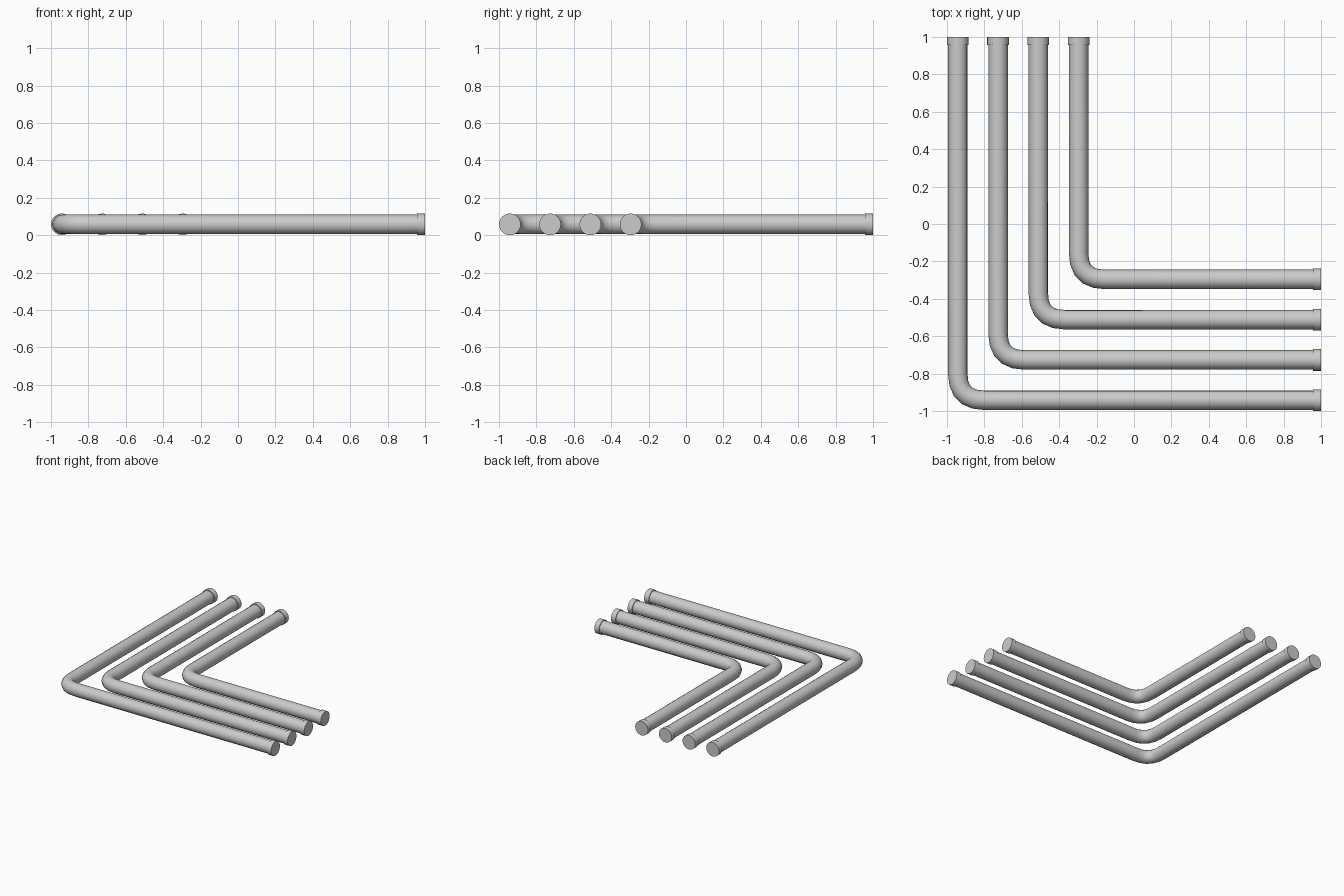
import bpy
from math import pi
from mathutils import Vector

if "Cube" in bpy.data.objects:
    bpy.data.objects.remove(bpy.data.objects["Cube"])

PIPE_R, COLLAR_R, COLLAR_LEN = 0.052, 0.058, 0.042
Z = COLLAR_R
BEND = 0.14      # distance from the corner where the bend starts
STEPS = 5        # segments in each bend


def smooth(obj):
    bpy.ops.object.select_all(action='DESELECT')
    obj.select_set(True)
    bpy.context.view_layer.objects.active = obj
    bpy.ops.object.shade_smooth_by_angle(angle=pi / 6)


def bent_pipe(name, c):
    # path: down the back leg, round the corner, out along the right leg
    corner = Vector((c, c, Z))
    a, b = corner + Vector((0, BEND, 0)), corner + Vector((BEND, 0, 0))
    path = [Vector((c, 1 - COLLAR_LEN / 2, Z))]
    for i in range(STEPS + 1):
        t = i / STEPS
        path.append(a * (1 - t) ** 2 + corner * 2 * t * (1 - t) + b * t ** 2)
    path.append(Vector((1 - COLLAR_LEN / 2, c, Z)))

    curve = bpy.data.curves.new(name, 'CURVE')
    curve.dimensions = '3D'
    curve.bevel_depth = PIPE_R
    curve.bevel_resolution = 6
    curve.use_fill_caps = True
    spline = curve.splines.new('POLY')
    spline.points.add(len(path) - 1)
    for point, co in zip(spline.points, path):
        point.co = (*co, 1)
    obj = bpy.data.objects.new(name, curve)
    bpy.context.collection.objects.link(obj)
    bpy.ops.object.select_all(action='DESELECT')
    obj.select_set(True)
    bpy.context.view_layer.objects.active = obj
    bpy.ops.object.convert(target='MESH')
    smooth(bpy.context.object)


def collar(name, loc, rot):
    bpy.ops.mesh.primitive_cylinder_add(vertices=24, radius=COLLAR_R, depth=COLLAR_LEN,
                                        location=loc, rotation=rot)
    bpy.context.object.name = name
    smooth(bpy.context.object)


# four nested pipes, each with a collar at both ends
for n in range(4):
    c = -0.942 + 0.2153 * n
    end = 1 - COLLAR_LEN / 2
    bent_pipe(f"pipe_{n + 1}", c)
    collar(f"back_collar_{n + 1}", (c, end, Z), (pi / 2, 0, 0))
    collar(f"right_collar_{n + 1}", (end, c, Z), (0, pi / 2, 0))
